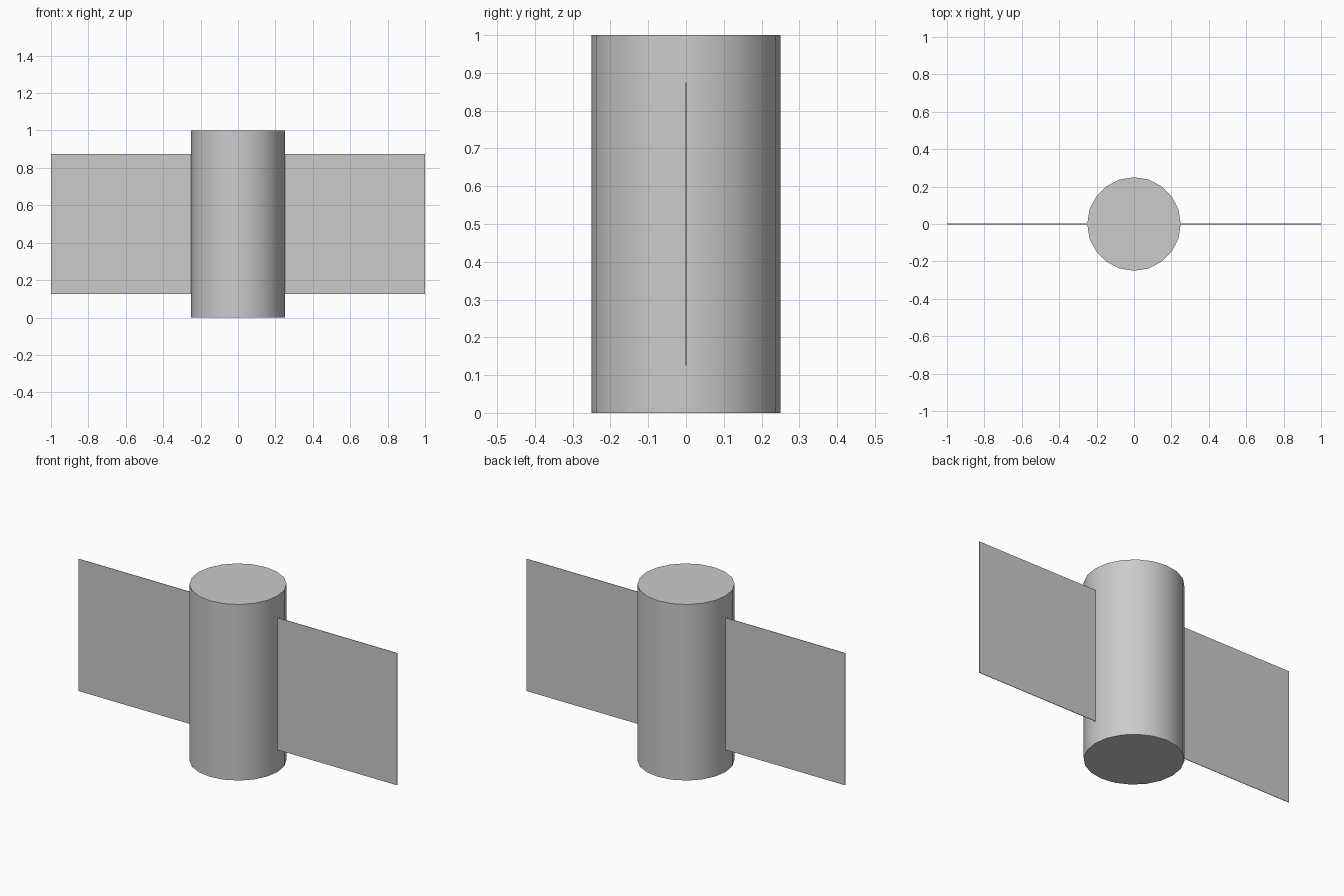
import bpy
import math

RADIUS, HEIGHT, SIDES = 0.25, 1.0, 20
PANEL_LOW, PANEL_HIGH, PANEL_THICK = 0.125, 0.875, 0.003

cube = bpy.data.objects.get("Cube")
if cube:
    bpy.data.objects.remove(cube, do_unlink=True)

# One grey for the whole model
grey = bpy.data.materials.new("light_grey")
grey.use_nodes = True
colour = (0.6, 0.6, 0.6, 1)
grey.diffuse_color = colour
grey.node_tree.nodes["Principled BSDF"].inputs["Base Color"].default_value = colour

# Central body: smooth sides, sharp caps, a corner on each axis
bpy.ops.mesh.primitive_cylinder_add(vertices=SIDES, radius=RADIUS, depth=HEIGHT,
                                    location=(0, 0, HEIGHT / 2))
body = bpy.context.object
body.name = "body"
body.data.materials.append(grey)
bpy.ops.object.shade_smooth_by_angle(angle=math.radians(40))

# Thin side panels reaching out from the body
for side, name in ((1, "left_panel"), (-1, "right_panel")):
    bpy.ops.mesh.primitive_cube_add(size=1, location=(side * (RADIUS + 1) / 2, 0,
                                                      (PANEL_LOW + PANEL_HIGH) / 2))
    panel = bpy.context.object
    panel.name = name
    panel.scale = (1 - RADIUS, PANEL_THICK, PANEL_HIGH - PANEL_LOW)
    bpy.ops.object.transform_apply(location=False, rotation=False, scale=True)
    panel.data.materials.append(grey)
